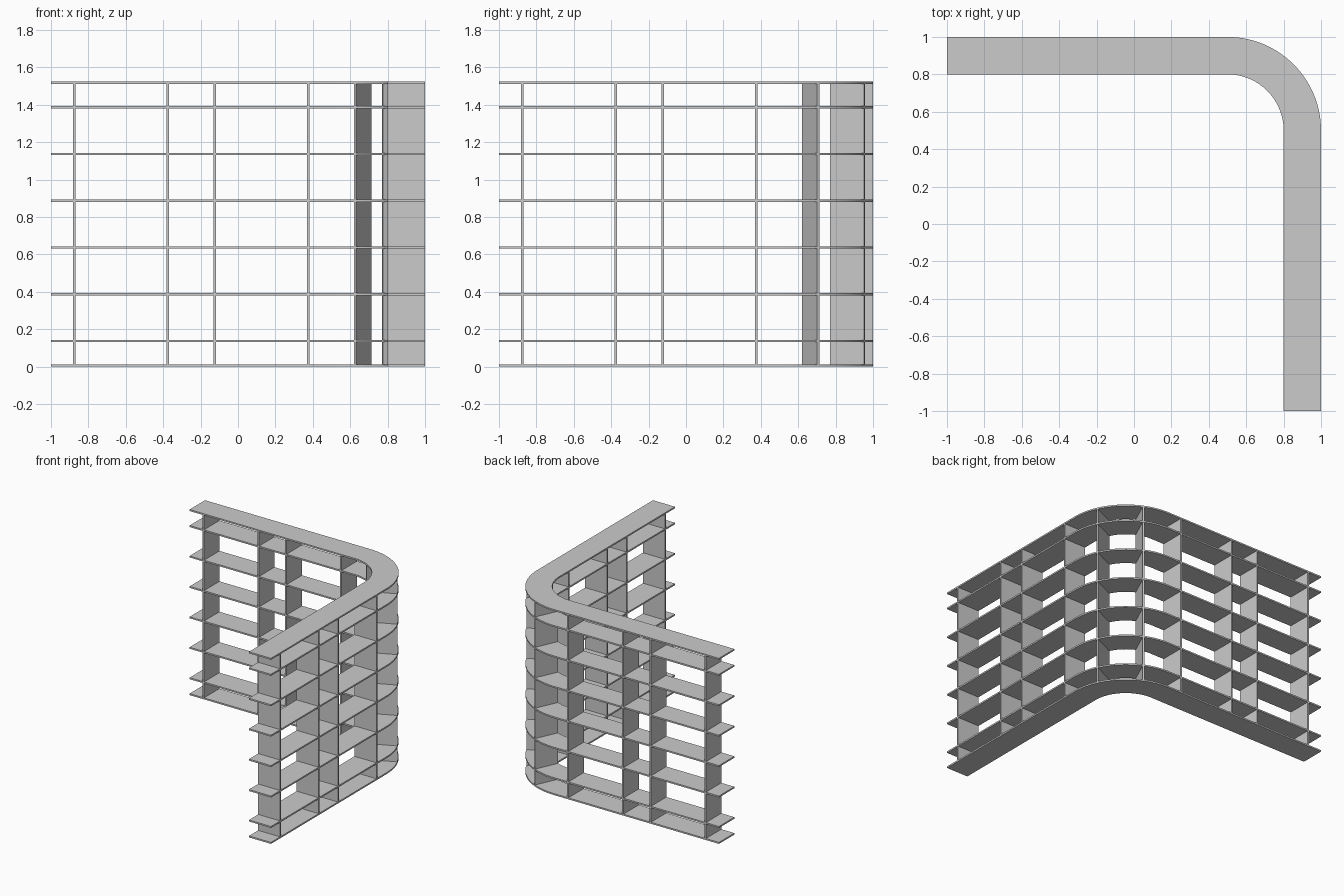
import bpy
import bmesh
from math import cos, sin, radians
from mathutils import Vector

cube = bpy.data.objects.get("Cube")
if cube:
    bpy.data.objects.remove(cube, do_unlink=True)

THICK = 0.0125       # board thickness
HEIGHT = 1.525       # overall height
OUTER, INNER = 0.5, 0.3   # corner radii
CENTRE = Vector((0.5, 0.5, 0))

grey = bpy.data.materials.new("light grey")
grey.use_nodes = True
colour = (0.6, 0.6, 0.6, 1)
grey.diffuse_color = colour
grey.node_tree.nodes["Principled BSDF"].inputs["Base Color"].default_value = colour


def add_object(name, bm):
    bmesh.ops.recalc_face_normals(bm, faces=bm.faces)
    mesh = bpy.data.meshes.new(name)
    bm.to_mesh(mesh)
    bm.free()
    mesh.materials.append(grey)
    obj = bpy.data.objects.new(name, mesh)
    bpy.context.collection.objects.link(obj)
    return obj


# L-shaped shelf board with a rounded corner
def shelf(name, z):
    bm = bmesh.new()
    across = [(Vector((-1, 1, 0)), Vector((-1, 0.8, 0)))]
    steps = 32
    for i in range(steps + 1):
        a = radians(90 - 90 * i / steps)
        d = Vector((cos(a), sin(a), 0))
        across.append((CENTRE + d * OUTER, CENTRE + d * INNER))
    across.append((Vector((1, -1, 0)), Vector((0.8, -1, 0))))
    lift = Vector((0, 0, z))
    rows = [[bm.verts.new(p + lift) for p in pair] for pair in across]
    for a, b in zip(rows, rows[1:]):
        bm.faces.new((a[0], a[1], b[1], b[0]))
    grown = bmesh.ops.extrude_face_region(bm, geom=bm.faces[:])["geom"]
    bmesh.ops.translate(bm, vec=(0, 0, THICK),
                        verts=[v for v in grown if isinstance(v, bmesh.types.BMVert)])
    obj = add_object(name, bm)
    bpy.ops.object.select_all(action="DESELECT")
    obj.select_set(True)
    bpy.context.view_layer.objects.active = obj
    bpy.ops.object.shade_smooth_by_angle(angle=radians(30))


# Upright board, its depth running along the given angle
def upright(name, x, y, angle):
    bm = bmesh.new()
    bmesh.ops.create_cube(bm, size=1)
    depth = OUTER - INNER - 0.001
    bmesh.ops.scale(bm, vec=(depth, THICK, HEIGHT - THICK), verts=bm.verts)
    obj = add_object(name, bm)
    obj.location = (x, y, HEIGHT / 2)
    obj.rotation_euler.z = radians(angle)


# Base, evenly spaced shelves and top
shelf("base_board", 0)
for i in range(6):
    shelf(f"shelf_{i + 1}", 0.131 + 0.25 * i)
shelf("top_board", HEIGHT - THICK)

# Matching uprights on the back wing and the side wing
for i, p in enumerate((-0.875, -0.375, -0.125, 0.375)):
    upright(f"back_upright_{i + 1}", p, 0.9, 90)
    upright(f"side_upright_{i + 1}", 0.9, p, 0)

# Two radial uprights in the corner
for i, a in enumerate((24.5, 65.5)):
    mid = (OUTER + INNER) / 2
    upright(f"corner_upright_{i + 1}", CENTRE.x + mid * cos(radians(a)),
            CENTRE.y + mid * sin(radians(a)), a)
